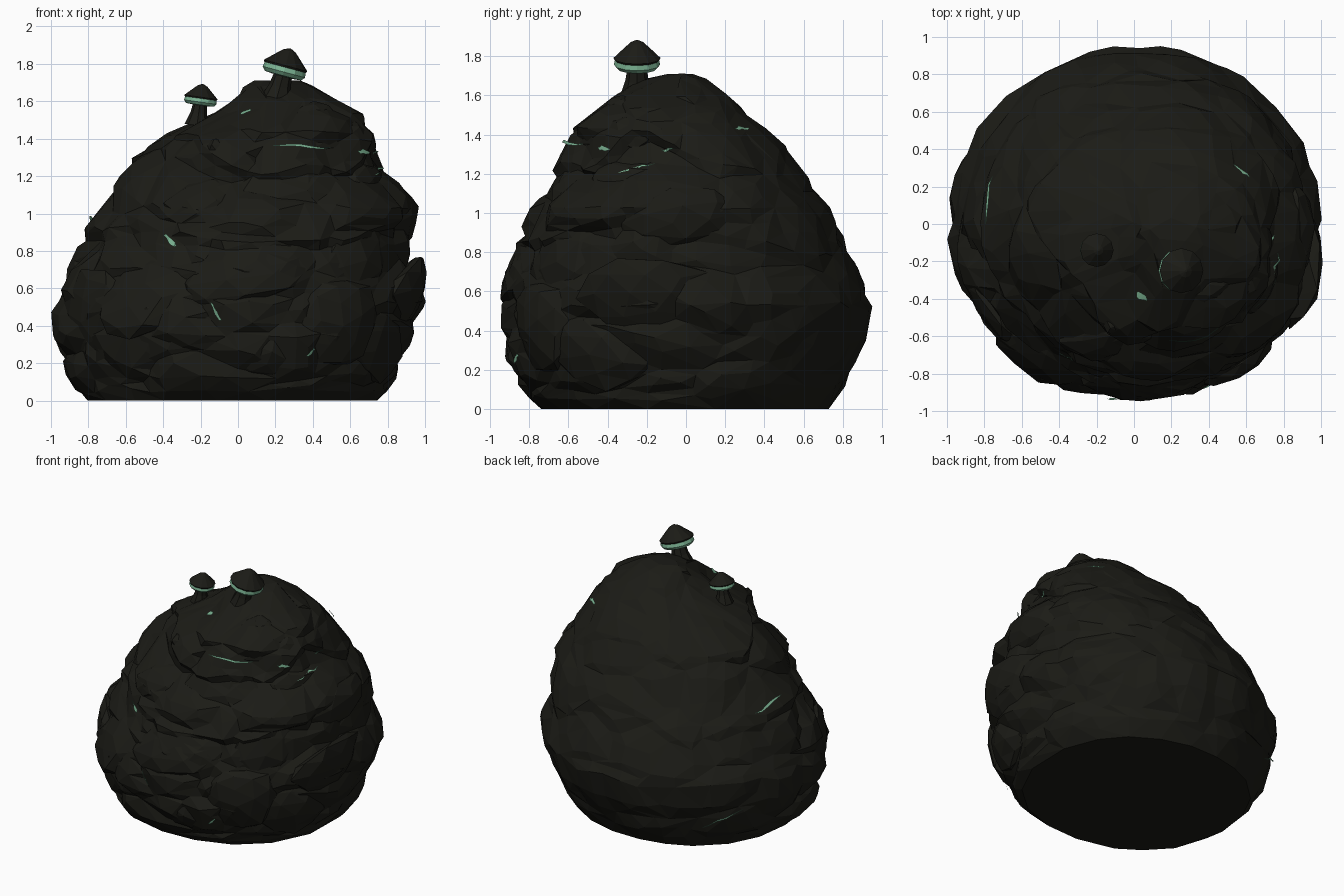
import bpy, bmesh, math, random
from mathutils import Vector, Matrix, noise

if "Cube" in bpy.data.objects:
    bpy.data.objects.remove(bpy.data.objects["Cube"])

random.seed(7)


def material(name, rgb):
    m = bpy.data.materials.new(name)
    m.diffuse_color = (*rgb, 1)
    m.use_nodes = True
    m.node_tree.nodes["Principled BSDF"].inputs["Base Color"].default_value = m.diffuse_color
    return m


ROCK = material("dark_rock", (0.011, 0.011, 0.008))
GLOW = material("pale_green", (0.2, 0.45, 0.29))


def finish(bm, name, mat):
    bmesh.ops.recalc_face_normals(bm, faces=bm.faces)
    me = bpy.data.meshes.new(name)
    bm.to_mesh(me)
    bm.free()
    me.materials.append(mat)
    ob = bpy.data.objects.new(name, me)
    bpy.context.collection.objects.link(ob)
    return ob


# Mound outline: height, left, right, front, back
ROWS = [(0, -.80, .75, -.74, .73), (.05, -.86, .80, -.80, .77), (.13, -.93, .85, -.86, .82),
        (.35, -.99, .93, -.95, .92), (.53, -.99, .99, -.93, .955),
        (.72, -.91, .94, -.91, .88), (.90, -.82, .93, -.84, .80),
        (1.03, -.73, .94, -.79, .72), (1.16, -.67, .86, -.68, .64),
        (1.30, -.57, .76, -.62, .54), (1.43, -.39, .74, -.60, .41),
        (1.53, -.18, .67, -.48, .30), (1.62, -.05, .50, -.37, .20),
        (1.69, .04, .39, -.19, .10), (1.71, .08, .34, -.1, .03)]


def surf(deg, z, off=0.0):
    for lo, hi in zip(ROWS, ROWS[1:]):
        if z <= hi[0]:
            break
    t = (z - lo[0]) / (hi[0] - lo[0])
    l, r, f, b = [lo[i] + (hi[i] - lo[i]) * t for i in range(1, 5)]
    a = math.radians(deg)
    c, s = math.cos(a), math.sin(a)
    k = (abs(c) ** 2.15 + abs(s) ** 2.15) ** (-1 / 2.15)
    p = Vector(((l + r) / 2 + (r - l) / 2 * c * k, (f + b) / 2 + (b - f) / 2 * s * k, z))
    # boulder cells with creases between them, calmer on the back
    warp = Vector((noise.noise(p * 2), noise.noise(p * 2 + Vector((5, 0, 0))), 0)) * .15
    q = (p + warp) * 2.3
    q.z *= 1.45
    dist = noise.voronoi(q)[0]
    crease = min(1, (dist[1] - dist[0]) / .45)
    front = min(1, max(0, (.55 - s) / .7))
    d = (.03 + .035 * front) * (crease ** .6 - .8)
    # overhanging ledges on the upper part
    wob = noise.noise(Vector((c * 1.6, s * 1.6, z * 1.2)))
    frac = ((z + .2 * wob + .05 * math.sin(3 * a)) / .42) % 1
    step = frac / .1 if frac < .1 else 1 - (frac - .1) / .9
    d += (.02 + .022 * front) * (step - .6) * min(1, max(.15, (z - .5) / .3))
    # slimmer left corners, fuller right front corner
    diag, cross = (c + s) * .7071, (c - s) * .7071
    d += -.045 * max(0, -diag) ** 8 - .035 * max(0, -cross) ** 8 + .02 * max(0, cross) ** 8
    d *= min(1, z / .1, max(0, (1.76 - z) / .2))
    d += off
    return p + Vector((c * d, s * d, 0))


def normal(deg, z):
    du = surf(deg + 5, z) - surf(deg - 5, z)
    dv = surf(deg, min(z + .06, 1.7)) - surf(deg, max(z - .06, 0))
    return du.cross(dv).normalized()


# Main mound, reduced to irregular facets
bm = bmesh.new()
N, R = 84, 70
rings = [[bm.verts.new(surf(360 * i / N, 1.71 * j / R)) for i in range(N)]
         for j in range(R + 1)]
for p, q in zip(rings, rings[1:]):
    for i in range(N):
        bm.faces.new((p[i], p[(i + 1) % N], q[(i + 1) % N], q[i]))
bm.faces.new(rings[0])
bm.faces.new(rings[-1])
mound = finish(bm, "rock_mound", ROCK)
dec = mound.modifiers.new("facets", 'DECIMATE')
dec.ratio = .15


# Faceted slabs embedded in the surface
def slab(name, deg, z, w, h, roll=0, depth=.1, sink=.085):
    n = normal(deg, z)
    side = Vector((0, 0, 1)).cross(n).normalized()
    side = Matrix.Rotation(math.radians(roll), 3, n) @ side
    up = n.cross(side)
    o = surf(deg, z) - n * sink
    bm = bmesh.new()
    bmesh.ops.create_icosphere(bm, subdivisions=2, radius=1)
    for v in bm.verts:
        p = v.co * random.uniform(.88, 1.1)
        bow = .5 * (p.x * w) ** 2        # follow the curve of the mound
        v.co = o + side * p.x * w + up * p.y * h + n * (p.z * depth - bow)
        v.co.z = max(v.co.z, 0)
    finish(bm, name, ROCK)


SLABS = [(-68, 1.40, .30, .10, 5), (-115, 1.36, .09, .07, 20), (-70, 1.12, .36, .16, -6),
         (-110, 1.12, .26, .15, 8), (-85, .75, .42, .2, 15), (-45, .75, .32, .22, 40),
         (-122, .62, .34, .24, 30), (-112, .28, .38, .25, 0), (-55, .4, .26, .26, 25),
         (-78, .2, .2, .13, 10), (-3, .95, .34, .16, 4), (-25, 1.22, .24, .13, 0),
         (-10, .5, .38, .24, -10), (-150, .42, .34, .26, 15), (-30, .28, .32, .2, -15),
         (-32, 1.45, .17, .1, 0), (-60, 1.57, .15, .1, 12)]
for i, a in enumerate(SLABS):
    slab(f"rock_slab_{i + 1}", *a)


# Pale green slivers showing in the cracks
def crack(i, d0, z0, d1, z1, w):
    bm = bmesh.new()
    prev = None
    for k in range(6):
        t = k / 5
        deg, z = d0 + (d1 - d0) * t, z0 + (z1 - z0) * t + random.uniform(-.006, .006)
        g = w * math.sin(math.pi * (.06 + .88 * t))
        n = normal(deg, z)
        cur = [bm.verts.new(surf(deg, z - g / 2) + n * .02),
               bm.verts.new(surf(deg, z + g / 2) + n * .02)]
        if prev:
            bm.faces.new((prev[0], cur[0], cur[1], prev[1]))
        prev = cur
    finish(bm, f"green_crack_{i + 1}", GLOW)


CRACKS = [(-122, .88, -116, .82, .03), (-98, .52, -94, .43, .03),
          (-126, 1.53, -116, 1.53, .025), (-84, 1.35, -55, 1.35, .014),
          (-40, 1.33, -33, 1.33, .025), (-66, .25, -63, .28, .025),
          (-8, 1.32, 0, 1.33, .014), (-30, 1.2, -12, 1.24, .01),
          (160, .92, 178, .98, .016), (128, .2, 146, .32, .012),
          (40, 1.42, 52, 1.42, .018)]
for i, a in enumerate(CRACKS):
    crack(i, *a)


# Mushrooms: lathed stem, green gills and conical cap, tilted
def lathe(name, profile, mat, M, sides=12):
    bm = bmesh.new()
    prev = None
    for r, z in profile:
        cur = [bm.verts.new(M @ Vector((r * math.cos(2 * math.pi * i / sides),
                                        r * math.sin(2 * math.pi * i / sides), z)))
               for i in range(sides)]
        if prev:
            for i in range(sides):
                j = (i + 1) % sides
                bm.faces.new((prev[i], prev[j], cur[j], cur[i]))
        else:
            bm.faces.new(cur)
        prev = cur
    bm.faces.new(prev)
    finish(bm, name, mat)


def mushroom(name, pos, s, tilt):
    M = Matrix.Translation(pos) @ Matrix.Rotation(math.radians(tilt), 4, 'Y') @ Matrix.Scale(s, 4)
    lathe(name + "_cap", [(.98, .06), (1.02, .14), (.6, .54), (.3, .82), (.05, .94)], ROCK, M)
    lathe(name + "_gills", [(.5, -.36), (.85, -.33), (1.0, -.16), (.95, .08)], GLOW, M)
    lathe(name + "_stem", [(.75, -1.6), (.5, -.85), (.42, -.3)], ROCK, M, 8)


mushroom("large_mushroom", (.25, -.25, 1.775), .118, 15)
mushroom("small_mushroom", (-.2, -.14, 1.61), .088, 8)
